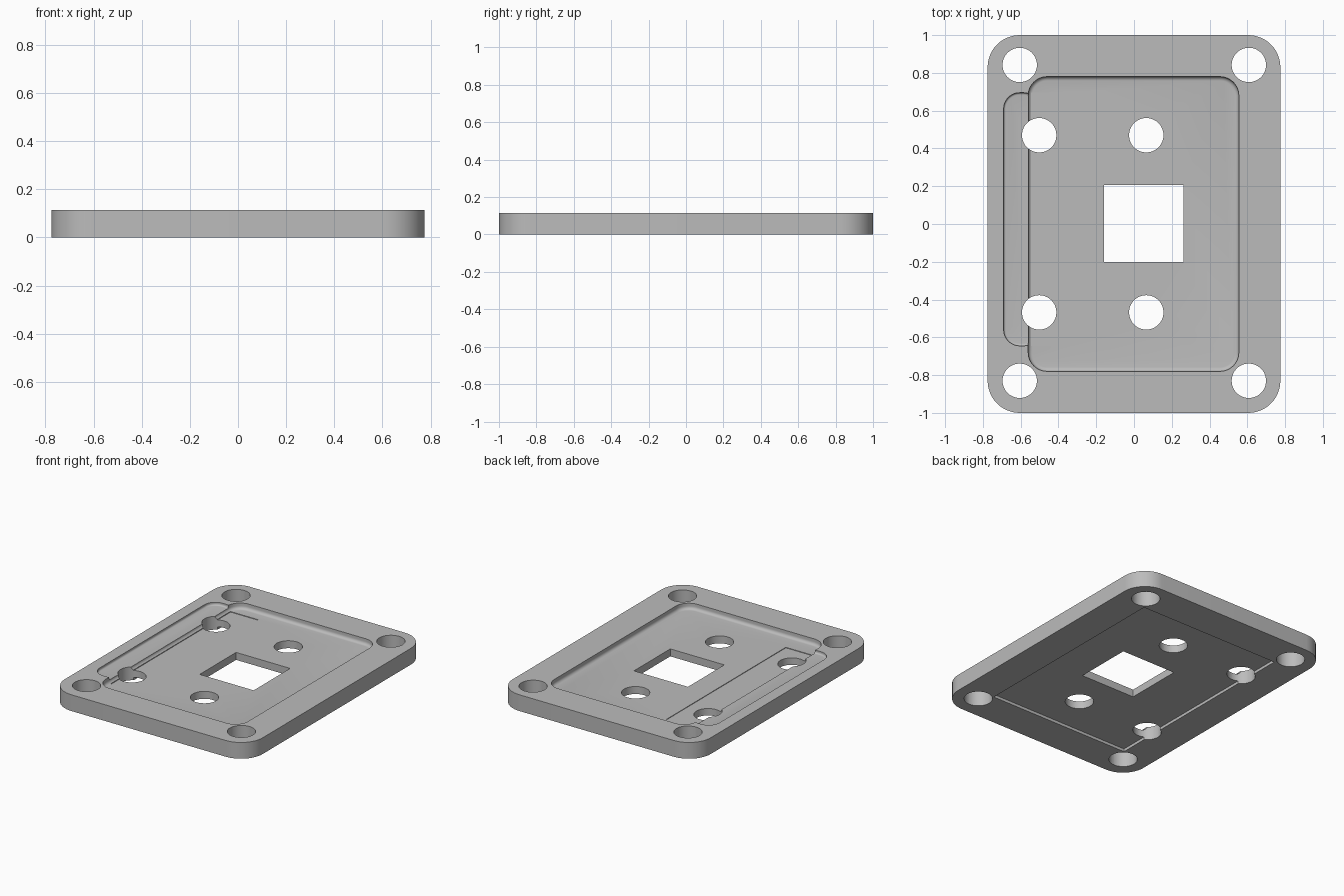
import bpy, bmesh
from math import sin, cos, pi

cube = bpy.data.objects.get("Cube")
if cube:
    bpy.data.objects.remove(cube, do_unlink=True)

grey = bpy.data.materials.new("satin_grey")
grey.use_nodes = True
colour = (0.5, 0.5, 0.5, 1)
grey.diffuse_color = colour
grey.node_tree.nodes["Principled BSDF"].inputs["Base Color"].default_value = colour

HEIGHT = 0.115
FLOOR = 0.073
UNDERSIDE = 0.02


def rounded_outline(x0, x1, y0, y1, radius, steps=12):
    """Counter-clockwise rectangle with round corners."""
    if radius <= 0:
        return [(x0, y0), (x1, y0), (x1, y1), (x0, y1)]
    corners = [(x1 - radius, y1 - radius), (x0 + radius, y1 - radius),
               (x0 + radius, y0 + radius), (x1 - radius, y0 + radius)]
    return [(cx + radius * cos((i + k / steps) * pi / 2),
             cy + radius * sin((i + k / steps) * pi / 2))
            for i, (cx, cy) in enumerate(corners) for k in range(steps + 1)]


def loft(name, box, radius, layers):
    """Solid through (height, inset) layers of one rounded outline."""
    x0, x1, y0, y1 = box
    bm = bmesh.new()
    rings = []
    for z, d in layers:
        pts = rounded_outline(x0 + d, x1 - d, y0 + d, y1 - d, radius - d)
        rings.append([bm.verts.new((x, y, z)) for x, y in pts])
    for low, high in zip(rings, rings[1:]):
        for i in range(len(low)):
            j = (i + 1) % len(low)
            bm.faces.new((low[i], low[j], high[j], high[i]))
    bm.faces.new(reversed(rings[0]))
    bm.faces.new(rings[-1])
    mesh = bpy.data.meshes.new(name)
    bm.to_mesh(mesh)
    bm.free()
    mesh.materials.append(grey)
    obj = bpy.data.objects.new(name, mesh)
    bpy.context.collection.objects.link(obj)
    return obj


def filleted(floor, r, top=0.2, steps=5):
    """Layers for a pocket whose floor meets its walls in a fillet."""
    arc = [(floor + r * (1 - cos(a)), r * (1 - sin(a)))
           for a in (i / steps * pi / 2 for i in range(steps + 1))]
    return arc + [(top, 0)]


def cut(target, cutter):
    cutter.hide_render = True
    mod = target.modifiers.new(cutter.name, 'BOOLEAN')
    mod.operation = 'DIFFERENCE'
    mod.solver = 'EXACT'
    mod.object = cutter
    bpy.context.view_layer.objects.active = target
    bpy.ops.object.modifier_apply(modifier=mod.name)
    bpy.data.objects.remove(cutter, do_unlink=True)


# Outer plate
plate = loft("mounting_plate", (-0.775, 0.775, -1, 1), 0.17, [(0, 0), (HEIGHT, 0)])

# Main upper recess, side ledge and the shallow relief beside it
cut(plate, loft("upper_recess", (-0.56, 0.555, -0.78, 0.78), 0.1, filleted(FLOOR, 0.022)))
cut(plate, loft("side_ledge", (-0.69, -0.5, -0.645, 0.695), 0.085, filleted(0.094, 0.012)))
cut(plate, loft("floor_relief", (-0.545, -0.33, -0.645, 0.695), 0, [(FLOOR - 0.004, 0), (0.11, 0)]))

# Shallow recess in the underside
cut(plate, loft("lower_recess", (-0.545, 0.545, -0.75, 0.75), 0, [(-0.1, 0), (UNDERSIDE, 0)]))

# Square opening
through = [(-0.1, 0), (0.2, 0)]
cut(plate, loft("square_opening", (-0.16, 0.263, -0.2, 0.207), 0, through))

# Corner holes and inner holes
corner_holes = [(x, y) for x in (-0.605, 0.608) for y in (-0.83, 0.842)]
inner_holes = [(x, y) for x in (-0.502, 0.065) for y in (-0.468, 0.47)]
R = 0.091
for x, y in corner_holes + inner_holes:
    cut(plate, loft("bolt_hole", (x - R, x + R, y - R, y + R), R - 0.0001, through))

# Smooth the curved walls, keep the edges crisp
bpy.ops.object.select_all(action='DESELECT')
plate.select_set(True)
bpy.context.view_layer.objects.active = plate
bpy.ops.object.shade_smooth_by_angle(angle=pi / 6)
